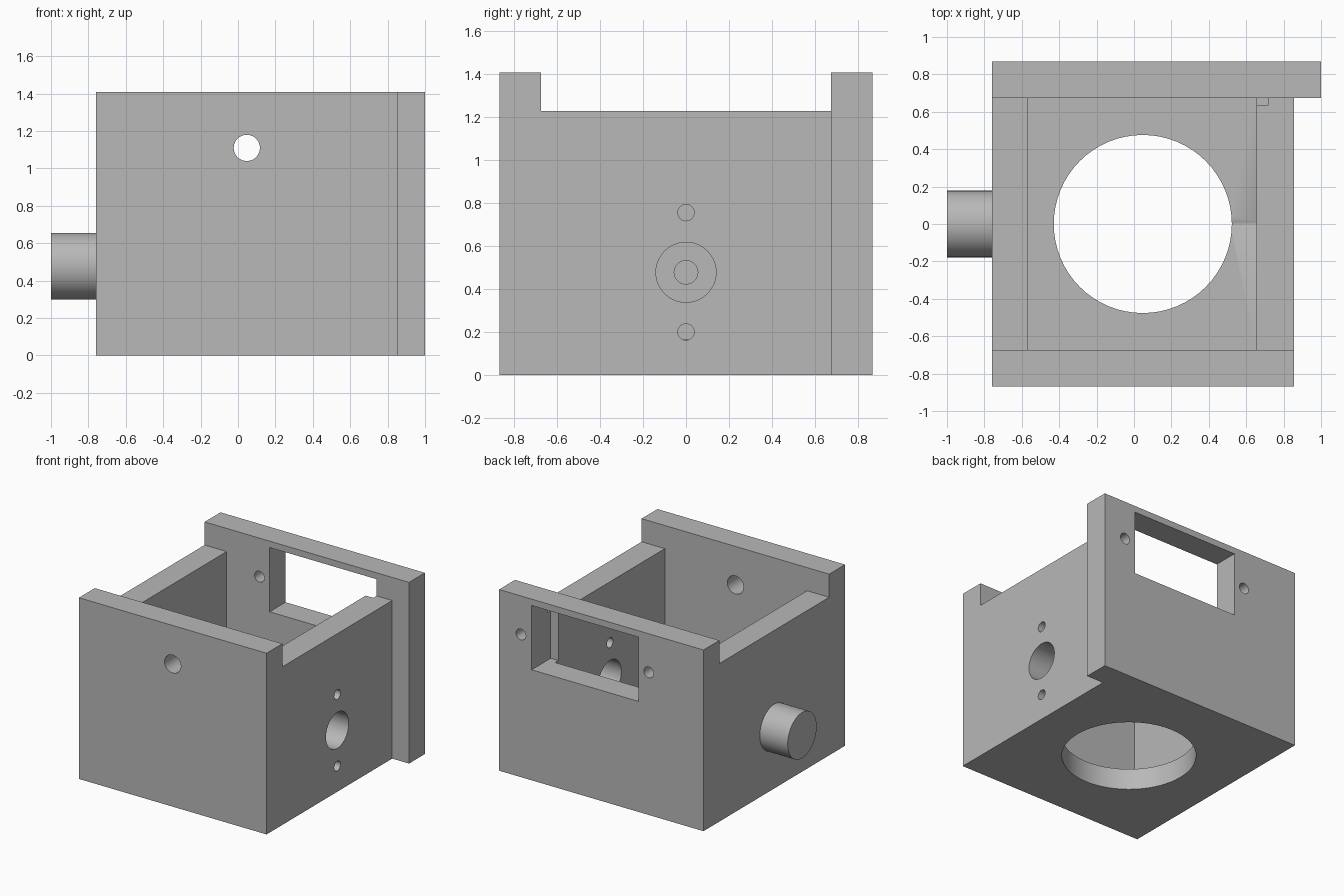
import bpy
import bmesh
import math
from mathutils import Matrix, Vector

cube = bpy.data.objects.get("Cube")
if cube:
    bpy.data.objects.remove(cube, do_unlink=True)

grey = bpy.data.materials.new("plain grey")
grey.use_nodes = True
colour = (0.48, 0.48, 0.48, 1)
grey.diffuse_color = colour
grey.node_tree.nodes["Principled BSDF"].inputs["Base Color"].default_value = colour


def make_object(name, bm):
    bmesh.ops.recalc_face_normals(bm, faces=bm.faces)
    mesh = bpy.data.meshes.new(name)
    bm.to_mesh(mesh)
    bm.free()
    mesh.materials.append(grey)
    obj = bpy.data.objects.new(name, mesh)
    bpy.context.collection.objects.link(obj)
    return obj


def box(name, low, high):
    low, high = Vector(low), Vector(high)
    bm = bmesh.new()
    bmesh.ops.create_cube(bm, size=1)
    bmesh.ops.scale(bm, vec=high - low, verts=bm.verts)
    bmesh.ops.translate(bm, vec=(low + high) / 2, verts=bm.verts)
    return make_object(name, bm)


def rod(name, start, end, radius, sides=48):
    start, end = Vector(start), Vector(end)
    axis = end - start
    turn = axis.to_track_quat("Z", "Y").to_matrix().to_4x4()
    bm = bmesh.new()
    bmesh.ops.create_cone(bm, cap_ends=True, segments=sides, radius1=radius,
                          radius2=radius, depth=axis.length,
                          matrix=Matrix.Translation((start + end) / 2) @ turn)
    return make_object(name, bm)


def combine(target, tool, operation="DIFFERENCE"):
    mod = target.modifiers.new(tool.name, "BOOLEAN")
    mod.operation = operation
    mod.solver = "EXACT"
    mod.object = tool
    bpy.context.view_layer.objects.active = target
    bpy.ops.object.modifier_apply(modifier=mod.name)
    bpy.data.objects.remove(tool, do_unlink=True)


# Solid block with the wider back plate, extruded from its plan
INNER, OUTER, HEIGHT = 0.675, 0.87, 1.41
plan = [(-0.76, -OUTER), (0.855, -OUTER), (0.855, INNER),
        (1.0, INNER), (1.0, OUTER), (-0.76, OUTER)]
bm = bmesh.new()
base = bm.faces.new([bm.verts.new((x, y, 0)) for x, y in plan])
raised = bmesh.ops.extrude_face_region(bm, geom=[base])["geom"]
bmesh.ops.translate(bm, vec=(0, 0, HEIGHT),
                    verts=[v for v in raised if isinstance(v, bmesh.types.BMVert)])
housing = make_object("housing", bm)

# Round stub on the right side
SHAFT_Z = 0.478
combine(housing, rod("stub", (-1, 0, SHAFT_Z), (-0.68, 0, SHAFT_Z), 0.178, 64), "UNION")

# Open cavity and lowered side walls
combine(housing, box("cavity", (-0.57, -INNER, 0.165), (0.655, INNER, 2)))
combine(housing, box("side_drop", (-1.2, -INNER, 1.23), (0.93, INNER, 2)))

# Round floor opening and back window
CENTRE_X = 0.047
combine(housing, rod("floor_hole", (CENTRE_X, 0, -0.2), (CENTRE_X, 0, 0.4), 0.476, 64))
combine(housing, box("window", (-0.2, 0.635, 0.86), (0.72, 1.1, 1.36)))

# Front hole and the two fixing holes beside the window
HOLE_Z = 1.11
combine(housing, rod("front_hole", (CENTRE_X, -1, HOLE_Z), (CENTRE_X, -0.5, HOLE_Z), 0.07))
for x in (-0.288, 0.812):
    combine(housing, rod("back_hole", (x, 0.64, HOLE_Z), (x, 1, HOLE_Z), 0.042, 32))

# Shaft hole with two fixing holes in the left wall, blind bore behind the stub
for z, radius in ((SHAFT_Z, 0.14), (SHAFT_Z - 0.278, 0.038), (SHAFT_Z + 0.278, 0.038)):
    combine(housing, rod("wall_hole", (0.5, 0, z), (1, 0, z), radius))
combine(housing, rod("bore", (-0.9, 0, SHAFT_Z), (-0.4, 0, SHAFT_Z), 0.055, 32))

# Smooth the round walls and keep the corners sharp
bpy.ops.object.select_all(action="DESELECT")
housing.select_set(True)
bpy.context.view_layer.objects.active = housing
bpy.ops.object.shade_smooth_by_angle(angle=math.radians(30))
